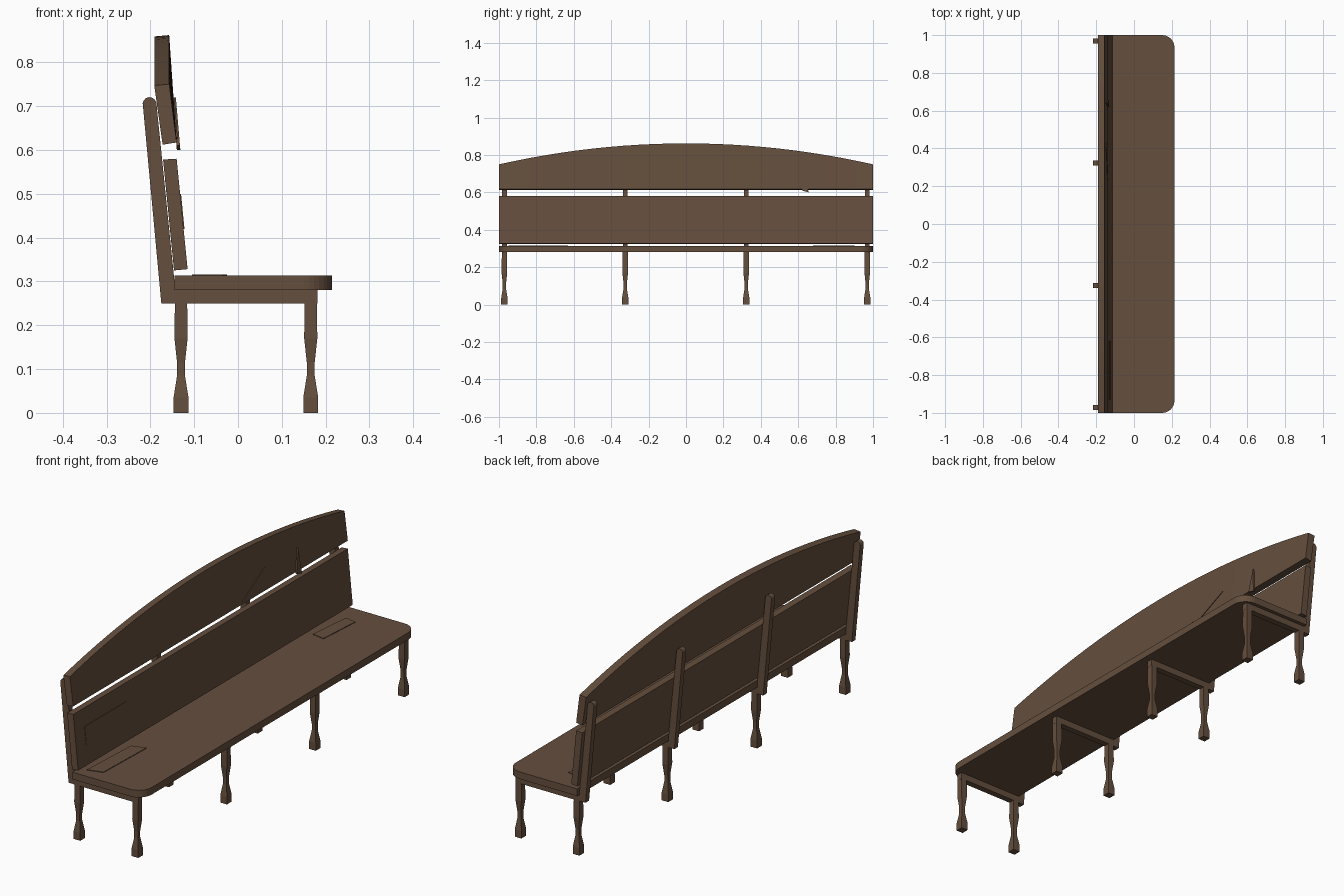
import bpy, bmesh, math
from mathutils import Vector

cube = bpy.data.objects.get("Cube")
if cube:
    bpy.data.objects.remove(cube, do_unlink=True)

wood = bpy.data.materials.new("brown_wood")
wood.use_nodes = True
colour = (0.128, 0.077, 0.047, 1)
wood.diffuse_color = colour
bsdf = wood.node_tree.nodes["Principled BSDF"]
bsdf.inputs["Base Color"].default_value = colour
bsdf.inputs["Roughness"].default_value = 0.8


def finish(name, bm):
    bmesh.ops.recalc_face_normals(bm, faces=bm.faces)
    mesh = bpy.data.meshes.new(name)
    bm.to_mesh(mesh)
    bm.free()
    mesh.materials.append(wood)
    obj = bpy.data.objects.new(name, mesh)
    bpy.context.collection.objects.link(obj)
    return obj


def prism(name, outline, place, lo, hi):
    """Sweep a 2D outline from lo to hi; place maps (a, b, t) to a point."""
    bm = bmesh.new()
    rings = [[bm.verts.new(place(a, b, t)) for a, b in outline] for t in (lo, hi)]
    bm.faces.new(rings[0])
    bm.faces.new(rings[1])
    n = len(outline)
    for i in range(n):
        j = (i + 1) % n
        bm.faces.new((rings[0][i], rings[0][j], rings[1][j], rings[1][i]))
    return finish(name, bm)


def along_y(a, b, t):
    return Vector((a, t, b))


def along_z(a, b, t):
    return Vector((a, b, t))


def arc(cx, cy, r, start, end, steps=8):
    angles = [math.radians(start + (end - start) * i / steps) for i in range(steps + 1)]
    return [(cx + r * math.cos(a), cy + r * math.sin(a)) for a in angles]


# Seat with rounded front corners
r = 0.065
seat_outline = [(-0.145, -1)] + arc(0.214 - r, -1 + r, r, -90, 0) \
    + arc(0.214 - r, 1 - r, r, 0, 90) + [(-0.145, 1)]
prism("seat", seat_outline, along_z, 0.28, 0.313)

# Lower back board, leaning backwards
prism("lower_back_board", [(-0.146, 0.325), (-0.115, 0.328), (-0.14, 0.58), (-0.171, 0.578)],
      along_y, -1, 1)


# Upper back board with an arched top
def arch(y):
    return 0.75 + 0.112 * (1 - y * y)


bm = bmesh.new()
rings = []
segments = 24
for i in range(segments + 1):
    y = -1 + 2 * i / segments
    top = arch(y)
    section = [(-0.172, 0.612), (-0.14, 0.617), (-0.157, top), (-0.191, top - 0.003)]
    rings.append([bm.verts.new((x, y, z)) for x, z in section])
for a, b in zip(rings, rings[1:]):
    for k in range(4):
        m = (k + 1) % 4
        bm.faces.new((a[k], a[m], b[m], b[k]))
bm.faces.new(rings[0])
bm.faces.new(rings[-1])
finish("upper_back_board", bm)


# Square legs with a turned waist
def leg(name, x, y):
    bm = bmesh.new()
    profile = [(0, 0.017), (0.035, 0.017), (0.085, 0.009), (0.115, 0.009),
               (0.17, 0.015), (0.255, 0.014)]
    rings = []
    for z, h in profile:
        corners = ((-h, -h), (h, -h), (h, h), (-h, h))
        rings.append([bm.verts.new((x + dx, y + dy, z)) for dx, dy in corners])
    for a, b in zip(rings, rings[1:]):
        for k in range(4):
            m = (k + 1) % 4
            bm.faces.new((a[k], a[m], b[m], b[k]))
    bm.faces.new(rings[0])
    bm.faces.new(rings[-1])
    finish(name, bm)


# Four frames: two legs, a seat bearer and a leaning post each
post = [(-0.175, 0.25), (-0.143, 0.25), (-0.143, 0.28), (-0.186, 0.705)] \
    + arc(-0.202, 0.705, 0.0155, 20, 175, 6)
bearer = [(-0.15, 0.25), (0.181, 0.25), (0.181, 0.281), (-0.15, 0.281)]
for i, y in enumerate((-0.971, -0.325, 0.322, 0.969), 1):
    leg(f"front_leg_{i}", 0.166, y)
    leg(f"rear_leg_{i}", -0.13, y)
    prism(f"seat_bearer_{i}", bearer, along_y, y - 0.014, y + 0.014)
    prism(f"back_post_{i}", post, along_y, y - 0.013, y + 0.013)


# Thin repair plates on the seat and boards
def on_lower(y, z, t):
    return Vector((-0.115 - (z - 0.328) * 0.099 + t, y, z))


def on_upper(y, z, t):
    lean = (z - 0.617) / (arch(y) - 0.617)
    return Vector((-0.14 - 0.017 * lean + t, y, z))


prism("seat_patch_near", [(-0.105, -0.95), (-0.035, -0.93), (-0.025, -0.63), (-0.09, -0.65)],
      along_z, 0.312, 0.316)
prism("seat_patch_far", [(-0.1, 0.69), (-0.04, 0.68), (-0.025, 0.89), (-0.08, 0.9)],
      along_z, 0.312, 0.316)
prism("lower_board_patch", [(-0.93, 0.42), (-0.62, 0.42), (-0.62, 0.5), (-0.93, 0.5)],
      on_lower, -0.001, 0.002)
prism("upper_board_patch", [(0.23, 0.63), (0.28, 0.625), (0.43, 0.7), (0.4, 0.72)],
      on_upper, -0.001, 0.003)
prism("splinter", [(0.62, 0.61), (0.655, 0.6), (0.64, 0.72)], on_upper, -0.001, 0.007)
